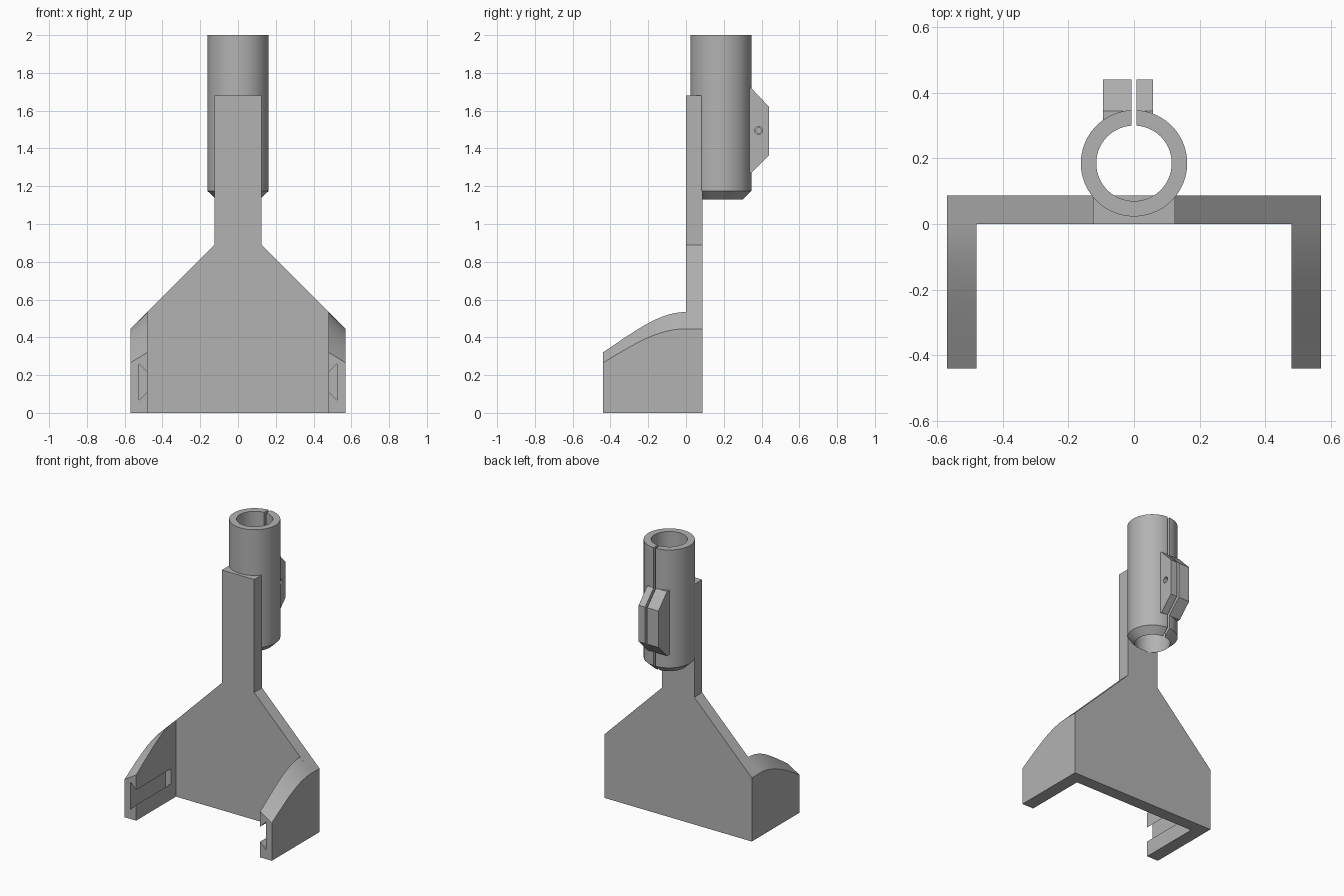
import bpy
import bmesh
import math
from mathutils import Vector, Matrix
from mathutils.geometry import interpolate_bezier

if "Cube" in bpy.data.objects:
    bpy.data.objects.remove(bpy.data.objects["Cube"], do_unlink=True)

grey = bpy.data.materials.new("plain grey")
grey.use_nodes = True
grey.diffuse_color = (0.45, 0.45, 0.45, 1)
grey.node_tree.nodes["Principled BSDF"].inputs["Base Color"].default_value = (0.45, 0.45, 0.45, 1)

TUBE_Y, OUTER, BORE = 0.185, 0.162, 0.115
TUBE_LOW, TUBE_TOP = 1.13, 2.0


def finish(name, bm):
    bmesh.ops.recalc_face_normals(bm, faces=bm.faces)
    mesh = bpy.data.meshes.new(name)
    bm.to_mesh(mesh)
    bm.free()
    obj = bpy.data.objects.new(name, mesh)
    mesh.materials.append(grey)
    bpy.context.collection.objects.link(obj)
    return obj


def prism(name, points, place, start, end):
    """Extrude a 2D outline; place(u, v, w) maps it into space."""
    bm = bmesh.new()
    face = bm.faces.new([bm.verts.new(place(u, v, start)) for u, v in points])
    moved = bmesh.ops.extrude_face_region(bm, geom=[face])["geom"]
    shift = Vector(place(0, 0, end)) - Vector(place(0, 0, start))
    bmesh.ops.translate(bm, vec=shift, verts=[g for g in moved if isinstance(g, bmesh.types.BMVert)])
    return finish(name, bm)


def along_y(u, v, w):
    return (u, w, v)


def along_x(u, v, w):
    return (w, u, v)


def rod(name, radius, length, centre, turn=Matrix(), sides=96):
    bm = bmesh.new()
    bmesh.ops.create_cone(bm, cap_ends=True, segments=sides, radius1=radius, radius2=radius,
                          depth=length, matrix=Matrix.Translation(centre) @ turn)
    return finish(name, bm)


def activate(obj):
    bpy.ops.object.select_all(action="DESELECT")
    obj.select_set(True)
    bpy.context.view_layer.objects.active = obj


def cut(obj, cutter):
    mod = obj.modifiers.new("cut", "BOOLEAN")
    mod.operation, mod.solver, mod.object = "DIFFERENCE", "EXACT", cutter
    activate(obj)
    bpy.ops.object.modifier_apply(modifier=mod.name)
    bpy.data.objects.remove(cutter, do_unlink=True)


def smooth(obj):
    activate(obj)
    bpy.ops.object.shade_smooth_by_angle(angle=math.radians(30))


# Back plate with a neck, hollowed where the tube bore passes
half = [(0.57, 0), (0.57, 0.445), (0.125, 0.89), (0.125, 1.68)]
plate = prism("back_plate", half + [(-x, z) for x, z in reversed(half)], along_y, 0, 0.087)
cut(plate, rod("bore_cutter", BORE, TUBE_TOP - TUBE_LOW,
               (0, TUBE_Y, (TUBE_TOP + TUBE_LOW) / 2)))
smooth(plate)

# Side walls: lofted with a curved, outward-sloping top
IN, OUT = 0.48, 0.57


def top_curve(x, front, rise, back):
    return interpolate_bezier(Vector((x, -0.44, front)), Vector((x, -0.26, rise)),
                              Vector((x, -0.14, back)), Vector((x, 0, back)), 20)


bm = bmesh.new()
rings = []
for a, b in zip(top_curve(IN, 0.32, 0.44, 0.534), top_curve(OUT, 0.265, 0.375, 0.445)):
    rings.append([bm.verts.new(p) for p in ((IN, a.y, 0), a, b, (OUT, b.y, 0))])
for r, s in zip(rings, rings[1:]):
    for i in range(4):
        j = (i + 1) % 4
        bm.faces.new((r[i], r[j], s[j], s[i]))
bm.faces.new(rings[0])
bm.faces.new(rings[-1])
walls = finish("side_walls", bm)

# Dovetail slot, open at the front of each wall
cut(walls, prism("slot_cutter", [(0.525, 0.065), (0.47, 0.12), (0.47, 0.205), (0.525, 0.26)],
                 along_y, -0.5, -0.054))
walls.modifiers.new("mirror", "MIRROR").use_axis = (True, False, False)
activate(walls)
bpy.ops.object.modifier_apply(modifier="mirror")
smooth(walls)

# Split tube with a tapered lower end
bm = bmesh.new()
profile = [(BORE, TUBE_LOW), (OUTER, 1.175), (OUTER, TUBE_TOP), (BORE, TUBE_TOP)]
verts = [bm.verts.new((r, TUBE_Y, z)) for r, z in profile]
edges = [bm.edges.new((verts[i], verts[(i + 1) % 4])) for i in range(4)]
bmesh.ops.spin(bm, geom=verts + edges, cent=(0, TUBE_Y, 0), axis=(0, 0, 1),
               angle=math.tau, steps=96, use_duplicate=False)
bmesh.ops.remove_doubles(bm, verts=bm.verts, dist=0.0005)
tube = finish("split_tube", bm)
GAP = 0.008
cut(tube, prism("slit_cutter", [(TUBE_Y, 1), (0.5, 1), (0.5, 2.1), (TUBE_Y, 2.1)],
                along_x, -GAP, GAP))
smooth(tube)

# Clamp lugs either side of the slit, with a screw hole
lug = [(0.305, 1.27), (0.345, 1.27), (0.44, 1.365), (0.44, 1.62), (0.345, 1.72), (0.305, 1.72)]
across = Matrix.Rotation(math.pi / 2, 4, "Y")
for name, x0, x1, radius, x_hole in (("left_lug", GAP, 0.058, 0.021, 0.03),
                                     ("right_lug", -0.095, -GAP, 0.014, -0.01)):
    part = prism(name, lug, along_x, x0, x1)
    cut(part, rod("hole_cutter", radius, 0.11, (x_hole, 0.385, 1.495), across, 32))
    smooth(part)
